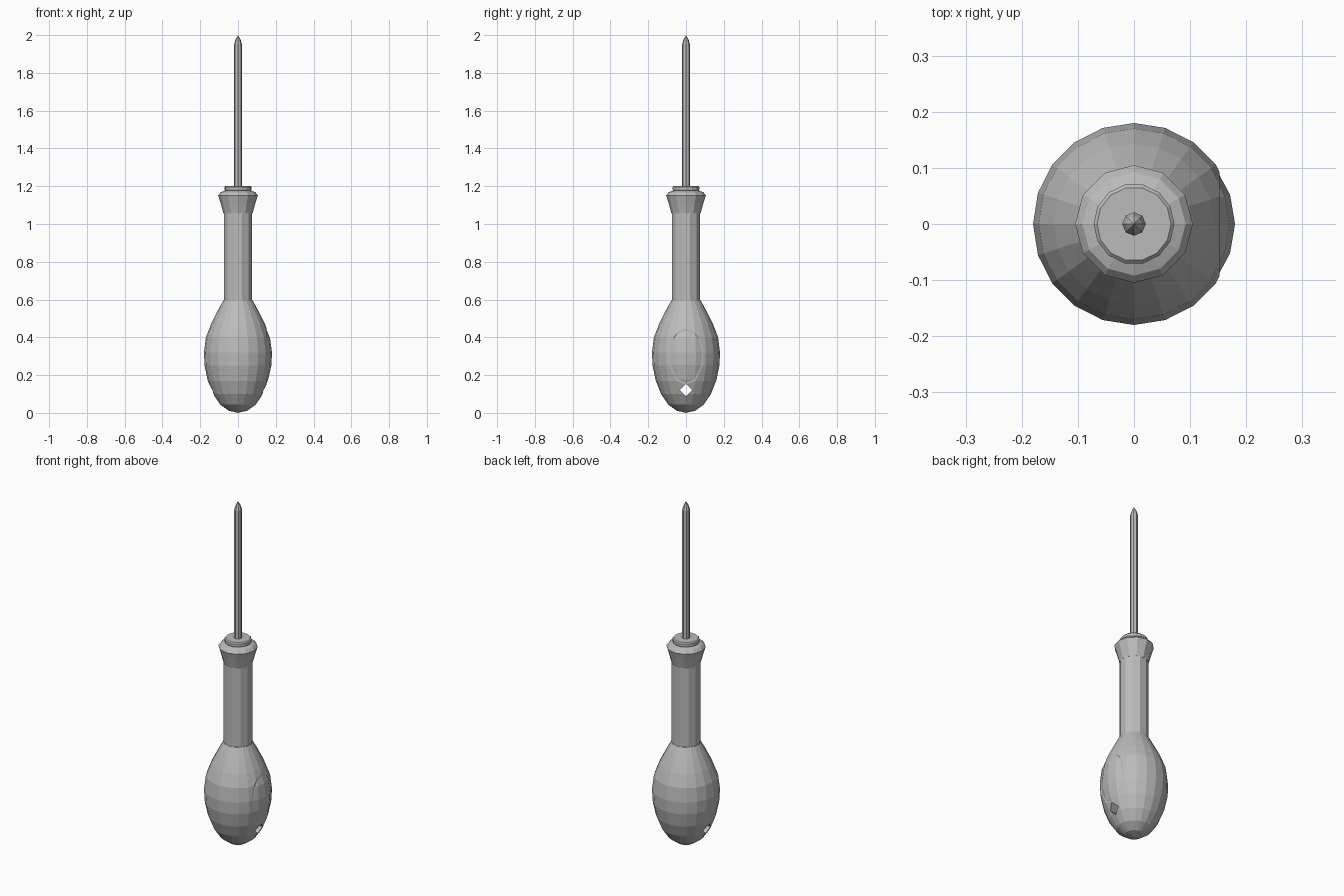
import bpy, bmesh, math
from mathutils import Vector, Matrix

old = bpy.data.objects.get("Cube")
if old:
    bpy.data.objects.remove(old, do_unlink=True)

grey = bpy.data.materials.new("plain grey")
grey.use_nodes = True
grey.diffuse_color = (0.5, 0.5, 0.5, 1)
grey.node_tree.nodes["Principled BSDF"].inputs["Base Color"].default_value = grey.diffuse_color


def lathe(profile, sides, turn=0.0):
    """Flat-faced solid of revolution from (radius, height) points."""
    bm = bmesh.new()
    rings = []
    for r, z in profile:
        if r == 0:
            rings.append([bm.verts.new((0, 0, z))] * sides)
            continue
        angles = [2 * math.pi * (i + turn) / sides for i in range(sides)]
        rings.append([bm.verts.new((r * math.cos(a), r * math.sin(a), z)) for a in angles])
    for low, high in zip(rings, rings[1:]):
        for i in range(sides):
            j = (i + 1) % sides
            corners = list(dict.fromkeys([low[i], low[j], high[j], high[i]]))
            bm.faces.new(corners)
    for ring in (rings[0], rings[-1]):
        if ring[0] is not ring[1]:
            bm.faces.new(ring)
    bmesh.ops.recalc_face_normals(bm, faces=bm.faces)
    return bm


def cut_at_x(bm, x, keep_outside):
    """Slice along a plane facing +x and cap the opening."""
    bmesh.ops.bisect_plane(bm, geom=bm.verts[:] + bm.edges[:] + bm.faces[:],
                           plane_co=(x, 0, 0), plane_no=(1, 0, 0),
                           clear_outer=not keep_outside, clear_inner=keep_outside)
    rim = [e for e in bm.edges if e.is_boundary]
    bmesh.ops.holes_fill(bm, edges=rim, sides=0)
    bmesh.ops.recalc_face_normals(bm, faces=bm.faces)


def finish(bm, name):
    mesh = bpy.data.meshes.new(name)
    bm.to_mesh(mesh)
    bm.free()
    mesh.materials.append(grey)
    ob = bpy.data.objects.new(name, mesh)
    bpy.context.collection.objects.link(ob)
    return ob


# Egg-shaped butt of the handle, with a flat seat on its left side
EGG = [(0, 0), (0.05, 0.012), (0.095, 0.045), (0.132, 0.1), (0.16, 0.17), (0.177, 0.25),
       (0.18, 0.32), (0.17, 0.4), (0.143, 0.47), (0.108, 0.54), (0.078, 0.595)]
bm = lathe(EGG, 20)
cut_at_x(bm, 0.152, False)
butt = finish(bm, "handle_butt")

# Raised oval panel on the seat
bm = lathe(EGG, 20)
cut_at_x(bm, 0.15, True)
centre = Vector((0, 0, 0.3))
bmesh.ops.scale(bm, vec=(1, 0.94, 0.94), verts=bm.verts, space=Matrix.Translation(-centre))
finish(bm, "oval_panel")

# Diamond-shaped hanging hole through the butt
bm = bmesh.new()
bmesh.ops.create_cone(bm, cap_ends=True, segments=4, radius1=0.033, radius2=0.033, depth=0.6,
                      matrix=Matrix.Translation((0, 0, 0.12)) @ Matrix.Rotation(math.pi / 2, 4, "Y"))
cutter = finish(bm, "hole_cutter")
cutter.hide_render = True
hole = butt.modifiers.new("hanging hole", "BOOLEAN")
hole.operation = "DIFFERENCE"
hole.solver = "EXACT"
hole.object = cutter
bpy.context.view_layer.objects.active = butt
bpy.ops.object.modifier_apply(modifier=hole.name)
bpy.data.objects.remove(cutter, do_unlink=True)

# Straight grip
finish(lathe([(0.077, 0.59), (0.077, 1.06)], 12, 0.5), "grip")

# Flared collar and the small ring on top of it
finish(lathe([(0.077, 1.055), (0.092, 1.11), (0.105, 1.152), (0.092, 1.168), (0.066, 1.178)], 12),
       "flared_collar")
finish(lathe([(0.066, 1.172), (0.072, 1.182), (0.072, 1.196), (0.066, 1.202)], 14), "collar_ring")

# Thin shaft with a pointed tip
finish(lathe([(0.021, 1.19), (0.021, 1.95), (0.014, 1.975), (0, 2.0)], 8), "shaft")
